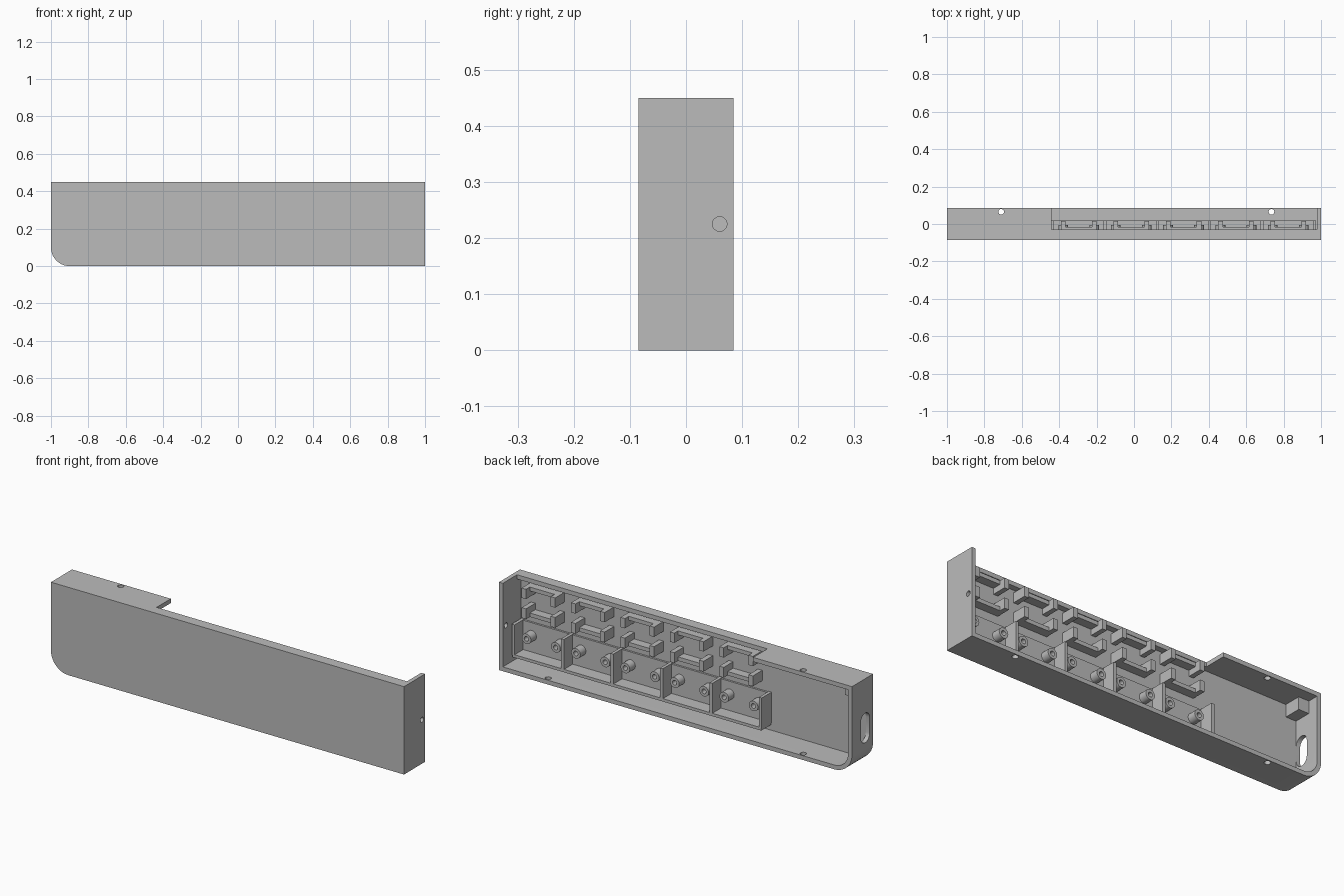
import bpy, bmesh, math
from mathutils import Matrix, Vector

if "Cube" in bpy.data.objects:
    bpy.data.objects.remove(bpy.data.objects["Cube"], do_unlink=True)

grey = bpy.data.materials.new("plain_grey")
grey.use_nodes = True
grey.diffuse_color = (0.5, 0.5, 0.5, 1)
grey.node_tree.nodes["Principled BSDF"].inputs["Base Color"].default_value = (0.5, 0.5, 0.5, 1)

# Overall case dimensions
FRONT, BACK, HEIGHT = -0.085, 0.085, 0.45
WALL = 0.022
PLATE = -0.06          # inner face of the front plate
BAYS = [0.825 - 0.28 * i for i in range(5)]


def finish(name, bm):
    bmesh.ops.recalc_face_normals(bm, faces=bm.faces)
    mesh = bpy.data.meshes.new(name)
    bm.to_mesh(mesh)
    bm.free()
    mesh.materials.append(grey)
    obj = bpy.data.objects.new(name, mesh)
    bpy.context.collection.objects.link(obj)
    return obj


def add_box(bm, x, y, z):
    size = Matrix.Diagonal((x[1] - x[0], y[1] - y[0], z[1] - z[0], 1))
    mid = Vector((sum(x), sum(y), sum(z))) / 2
    bmesh.ops.create_cube(bm, size=1, matrix=Matrix.Translation(mid) @ size)


def box(name, x, y, z):
    bm = bmesh.new()
    add_box(bm, x, y, z)
    return finish(name, bm)


def prism(name, points, push):
    """Extrude a closed outline along a vector."""
    bm = bmesh.new()
    face = bm.faces.new([bm.verts.new(p) for p in points])
    side = bmesh.ops.extrude_face_region(bm, geom=[face])["geom"]
    bmesh.ops.translate(bm, vec=push, verts=[v for v in side if isinstance(v, bmesh.types.BMVert)])
    return finish(name, bm)


def cylinder(name, centre, radius, length, axis):
    bm = bmesh.new()
    turn = Vector((0, 0, 1)).rotation_difference(Vector(axis)).to_matrix().to_4x4()
    bmesh.ops.create_cone(bm, cap_ends=True, segments=24, radius1=radius, radius2=radius,
                          depth=length, matrix=Matrix.Translation(centre) @ turn)
    return finish(name, bm)


def cut(target, cutter):
    cutter.hide_render = True
    mod = target.modifiers.new("cut", 'BOOLEAN')
    mod.operation, mod.solver, mod.object = 'DIFFERENCE', 'EXACT', cutter
    bpy.context.view_layer.objects.active = target
    bpy.ops.object.modifier_apply(modifier=mod.name)
    bpy.data.objects.remove(cutter, do_unlink=True)


def outline(y, inset):
    """Case side profile with one rounded lower corner."""
    r = 0.1 - inset
    lo, hi = -1 + inset, 1 - inset
    arc = [math.pi * (1 + i / 20) for i in range(11)]
    pts = [(lo + r + r * math.cos(a), y, inset + r + r * math.sin(a)) for a in arc]
    return pts + [(hi, y, inset), (hi, y, HEIGHT - inset), (lo, y, HEIGHT - inset)]


# Case shell, open at the back
case = prism("case_shell", outline(FRONT, 0), (0, BACK - FRONT, 0))
cut(case, prism("cavity", outline(PLATE, WALL), (0, 0.3, 0)))
cut(case, box("top_notch", (-0.44, 1 - WALL), (-0.03, 0.2), (0.4, 0.6)))

# Screw holes through the top, bottom and left end
for x in (-0.71, 0.735):
    cut(case, cylinder("screw_hole", (x, 0.065, 0.225), 0.015, 1, (0, 0, 1)))
cut(case, cylinder("end_hole", (1, 0.06, 0.225), 0.013, 0.2, (1, 0, 0)))

# Rounded cable slot in the right end
r = 0.036
slot = []
for i in range(18):
    a = math.pi * (i if i < 9 else i - 1) / 8
    slot.append((-1.1, -0.022 + r * math.cos(a), (0.238 if i < 9 else 0.158) + r * math.sin(a)))
cut(case, prism("cable_slot", slot, (0.2, 0, 0)))

# Corner block beside the slot end
box("corner_block", (-0.99, -0.92), (PLATE - 0.01, 0.028), (0.365, HEIGHT - WALL + 0.005))

# Paired C-shaped brackets, one pair above each bay
for x in BAYS:
    for name, bar, legs in (("upper_bracket", (0.395, 0.415), (0.365, 0.415)),
                            ("lower_bracket", (0.262, 0.282), (0.262, 0.315))):
        bm = bmesh.new()
        add_box(bm, (x - 0.07, x + 0.07), (PLATE - 0.005, -0.015), bar)
        for s in (-1, 1):
            ends = sorted((x + s * 0.07, x + s * 0.095))
            add_box(bm, ends, (PLATE - 0.005, 0.016), legs)
        finish(name, bm)

# Row of bays: shelf, backing strip and dividers
box("bay_shelf", (-0.44, 0.97), (PLATE - 0.005, 0.02), (0.05, 0.065))
box("bay_backing", (-0.435, 0.965), (PLATE - 0.005, -0.05), (0.065, 0.215))
for i in range(6):
    x = 0.965 - 0.28 * i
    box("bay_divider", (x - 0.008, x + 0.008), (PLATE - 0.005, 0.02), (0.06, 0.218))

# Two hollow screw bosses in every bay
for x in BAYS:
    for s in (-1, 1):
        centre = (x + s * 0.083, -0.03, 0.15)
        boss = cylinder("screw_boss", centre, 0.026, 0.05, (0, 1, 0))
        cut(boss, cylinder("boss_hole", (centre[0], -0.005, 0.15), 0.012, 0.06, (0, 1, 0)))

# Smooth the round parts while keeping edges sharp
bpy.ops.object.select_all(action='DESELECT')
for obj in bpy.context.collection.objects:
    if obj.type == 'MESH' and obj.name.startswith(("case_shell", "screw_boss")):
        obj.select_set(True)
        bpy.context.view_layer.objects.active = obj
bpy.ops.object.shade_smooth_by_angle()
